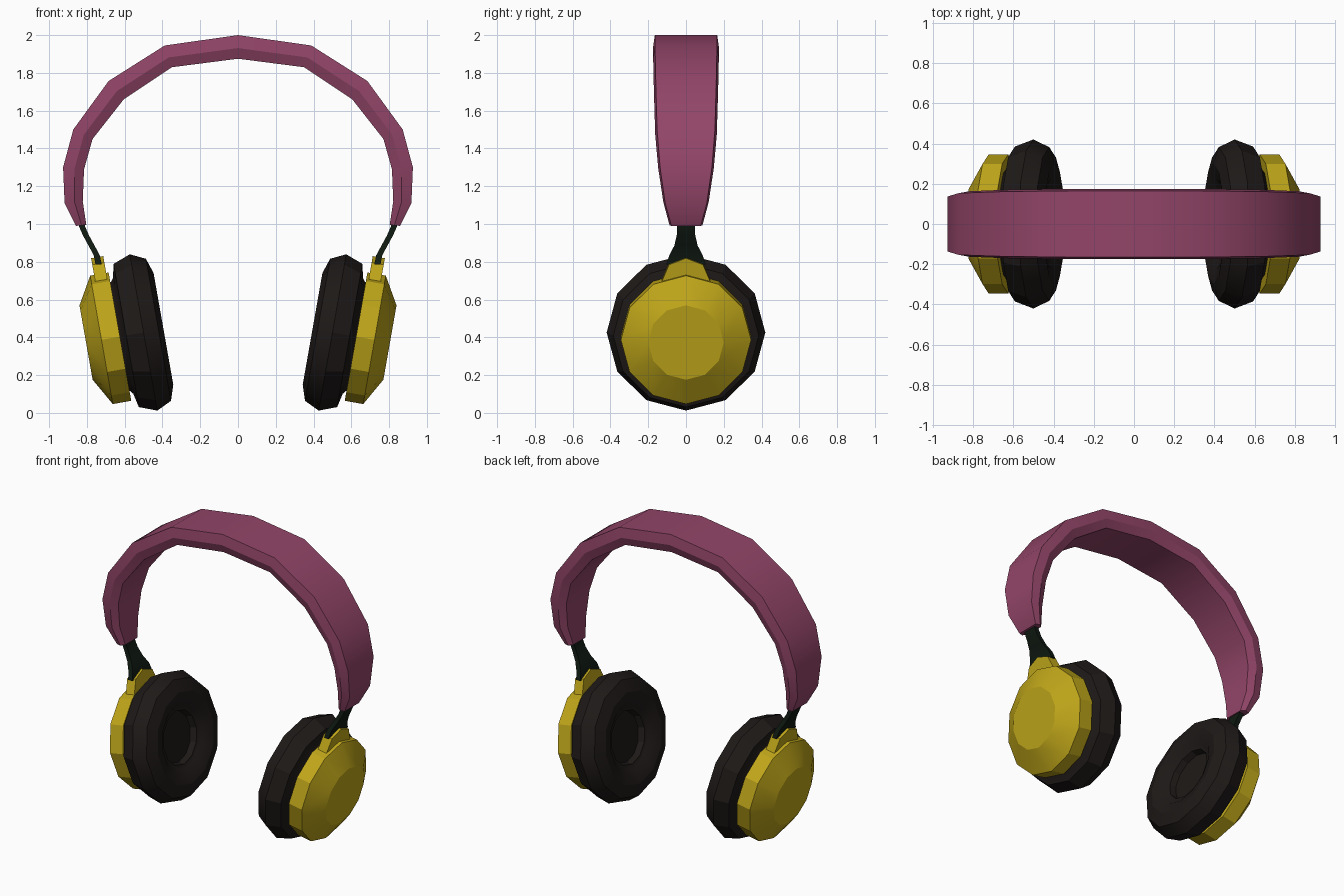
import bpy, bmesh
from math import sin, cos, pi, radians
from mathutils import Vector

if "Cube" in bpy.data.objects:
    bpy.data.objects.remove(bpy.data.objects["Cube"])

TILT = radians(10)
CENTER = Vector((0.505, 0, 0.425))
AXIS = Vector((cos(TILT), 0, -sin(TILT)))   # points out of the ear cup
UP = Vector((sin(TILT), 0, cos(TILT)))


def material(name, rgb):
    m = bpy.data.materials.new(name)
    m.diffuse_color = (*rgb, 1)
    m.use_nodes = True
    m.node_tree.nodes["Principled BSDF"].inputs["Base Color"].default_value = m.diffuse_color
    return m


PINK = material("pink_band", (0.29, 0.06, 0.14))
GOLD = material("gold_shell", (0.52, 0.38, 0.01))
BLACK = material("black_pad", (0.013, 0.010, 0.009))
STEEL = material("dark_arm", (0.005, 0.010, 0.006))


def cup_point(a, y, u):
    """Ear cup coordinates: a along the axis, y depth, u up the disc."""
    return CENTER + AXIS * a + UP * u + Vector((0, y, 0))


def loft(name, rings, mat, mirror=True, closed=False):
    """Skin a list of equal rings, capping the ends unless closed."""
    bm = bmesh.new()
    vs = [[bm.verts.new(p) for p in ring] for ring in rings]
    n = len(vs[0])
    pairs = list(zip(vs, vs[1:])) + ([(vs[-1], vs[0])] if closed else [])
    for r0, r1 in pairs:
        for i in range(n):
            j = (i + 1) % n
            bm.faces.new((r0[i], r0[j], r1[j], r1[i]))
    if not closed:
        bm.faces.new(vs[0])
        bm.faces.new(vs[-1])
    bmesh.ops.recalc_face_normals(bm, faces=bm.faces)
    me = bpy.data.meshes.new(name)
    bm.to_mesh(me)
    bm.free()
    me.materials.append(mat)
    ob = bpy.data.objects.new(name, me)
    bpy.context.collection.objects.link(ob)
    bpy.ops.object.select_all(action='DESELECT')
    ob.select_set(True)
    bpy.context.view_layer.objects.active = ob
    bpy.ops.object.shade_smooth_by_angle(angle=radians(28))
    if mirror:
        ob.modifiers.new("both_sides", 'MIRROR')
    return ob


def lathe(name, profile, mat, sides=12):
    """Turn a (radius, axial) profile around the ear cup axis."""
    rings = [[cup_point(a, r * sin(2 * pi * k / sides), r * cos(2 * pi * k / sides))
              for k in range(sides)] for r, a in profile]
    return loft(name, rings, mat)


# Headband: outer x, z, inner x, z, half width
half = [
    (0.00, 2.00, 0.00, 1.875, 0.175),
    (0.388, 1.945, 0.35, 1.83, 0.174),
    (0.685, 1.757, 0.605, 1.66, 0.170),
    (0.872, 1.50, 0.77, 1.45, 0.163),
    (0.926, 1.30, 0.815, 1.29, 0.147),
    (0.918, 1.11, 0.822, 1.12, 0.120),
    (0.858, 0.99, 0.803, 0.995, 0.087),
]
stations = [(-a, b, -c, d, w) for a, b, c, d, w in half[:0:-1]] + half
rings = []
for ox, oz, ix, iz, w in stations:
    o, i = Vector((ox, 0, oz)), Vector((ix, 0, iz))
    m = o.lerp(i, 0.55)
    y = Vector((0, 1, 0))
    rings.append([o - y * (w - 0.01), o + y * (w - 0.01), m + y * w,
                  i + y * (w - 0.022), i - y * (w - 0.022), m - y * w])
loft("headband", rings, PINK, mirror=False)

# Ear cushion: padded ring with a recessed centre
lathe("ear_cushion", [
    (0.165, -0.03), (0.175, -0.07), (0.20, -0.075), (0.225, -0.095),
    (0.30, -0.112), (0.382, -0.085), (0.42, -0.005), (0.385, 0.088),
    (0.31, 0.105), (0.28, 0.13)], BLACK)

# Ear cup shell
lathe("ear_cup", [(0.345, 0.122), (0.345, 0.221), (0.20, 0.304)], GOLD)

# Hinge tab standing on the rim of the cup
tab = [(-0.145, 0.27), (-0.09, 0.40), (0, 0.435), (0.09, 0.40), (0.145, 0.27)]
loft("hinge_tab", [[cup_point(a, y, u) for y, u in tab] for a in (0.135, 0.20)], GOLD)

# Connecting arm: x, z, half width
arm = [(0.828, 1.03, 0.048), (0.825, 0.985, 0.048), (0.805, 0.94, 0.049),
       (0.775, 0.885, 0.062), (0.748, 0.835, 0.088), (0.738, 0.785, 0.105)]
loft("connecting_arm", [[(x - 0.016, -w, z), (x - 0.016, w, z),
                         (x + 0.016, w, z), (x + 0.016, -w, z)]
                        for x, z, w in arm], STEEL)
